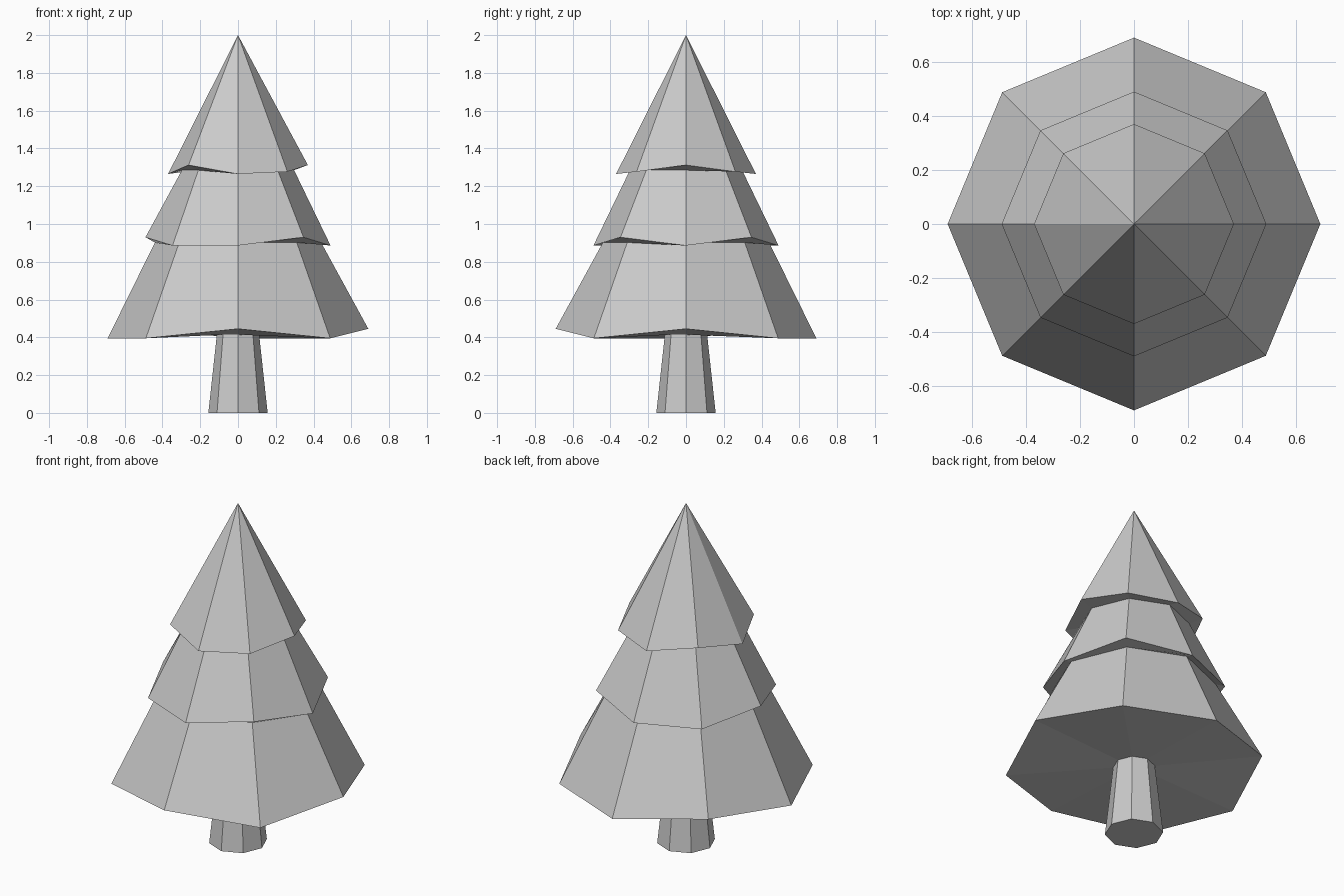
import bpy
import bmesh
from math import cos, sin, pi

cube = bpy.data.objects.get("Cube")
if cube:
    bpy.data.objects.remove(cube)

SIDES = 8

grey = bpy.data.materials.new("plain_grey")
grey.use_nodes = True
colour = (0.6, 0.6, 0.6, 1)
grey.diffuse_color = colour
grey.node_tree.nodes["Principled BSDF"].inputs["Base Color"].default_value = colour


def ring(bm, radius, heights):
    """Octagon starting at +x; heights is one value or one per corner."""
    if not isinstance(heights, list):
        heights = [heights] * SIDES
    return [bm.verts.new((radius * cos(2 * pi * i / SIDES),
                          radius * sin(2 * pi * i / SIDES), z))
            for i, z in enumerate(heights)]


def bridge(bm, lower, upper):
    for i in range(SIDES):
        j = (i + 1) % SIDES
        bm.faces.new((lower[i], lower[j], upper[j], upper[i]))


def finish(bm, name):
    bmesh.ops.recalc_face_normals(bm, faces=bm.faces)
    mesh = bpy.data.meshes.new(name)
    bm.to_mesh(mesh)
    bm.free()
    mesh.materials.append(grey)
    bpy.context.collection.objects.link(bpy.data.objects.new(name, mesh))


# Joints between the parts: radius and height
trunk_top = (0.112, 0.414)
lower_joint = (0.44, 0.902)
upper_joint = (0.297, 1.285)

# Uneven rim heights, counter-clockwise from +x
low, high = 0.395, 0.445
lower_rim = [high, low, low, high, low, low, high, low]
low, high = 0.886, 0.93
middle_rim = [low, high, low, low, high, low, low, high]
low, mid, high = 1.265, 1.277, 1.312
upper_rim = [high, mid, low, high, low, high, low, mid]

# Tapered trunk
bm = bmesh.new()
base = ring(bm, 0.157, 0)
bridge(bm, base, ring(bm, *trunk_top))
bm.faces.new(base[::-1])
finish(bm, "trunk")

# Foliage skirts, each with an underside running in to the part below
bm = bmesh.new()
joint = ring(bm, *trunk_top)
for radius, rim_heights, top in ((0.69, lower_rim, lower_joint),
                                 (0.49, middle_rim, upper_joint),
                                 (0.37, upper_rim, None)):
    rim = ring(bm, radius, rim_heights)
    bridge(bm, joint, rim)
    if top:
        joint = ring(bm, *top)
        bridge(bm, rim, joint)
    else:
        tip = bm.verts.new((0, 0, 2))
        for i in range(SIDES):
            bm.faces.new((rim[i], rim[(i + 1) % SIDES], tip))
finish(bm, "foliage")
